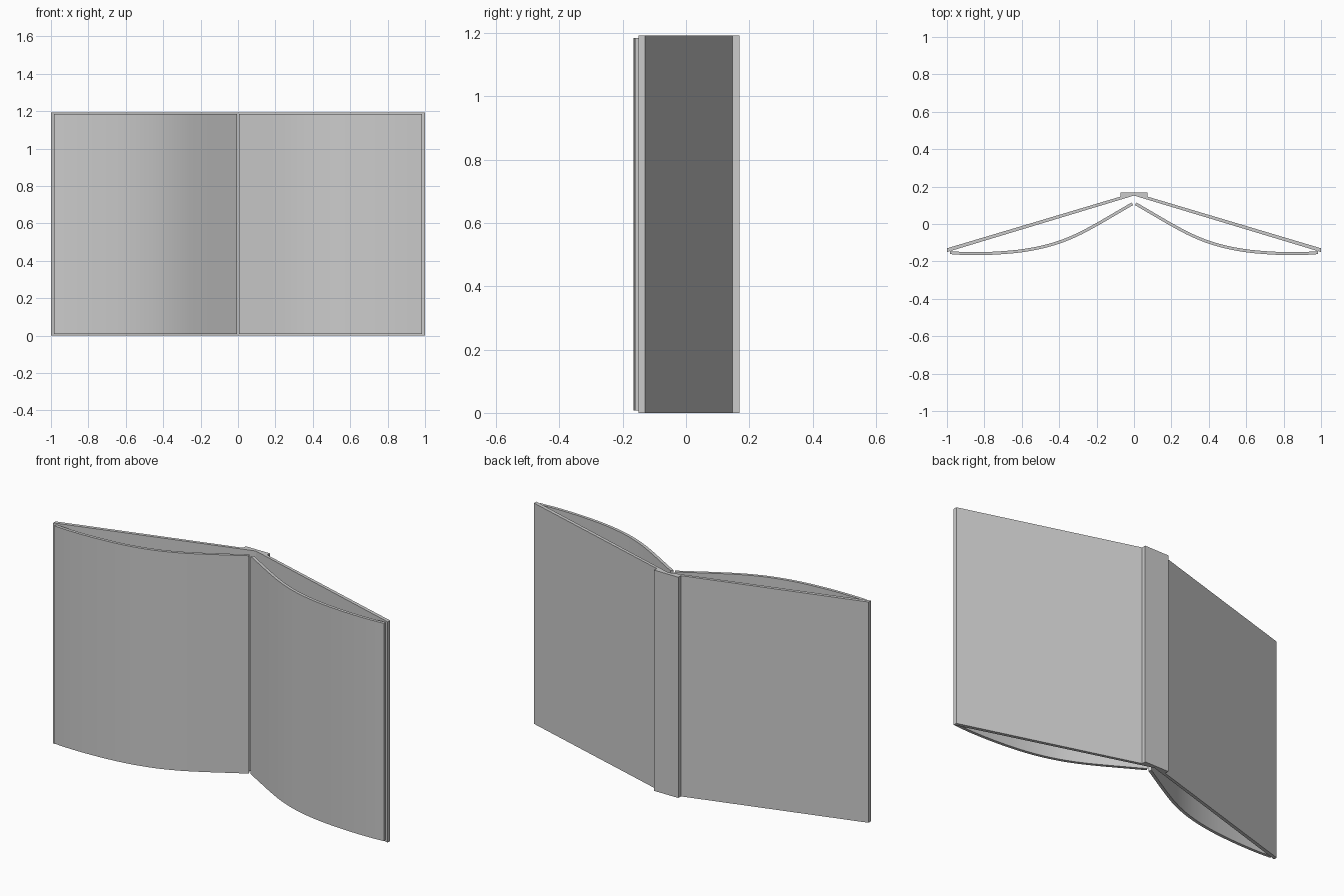
import bpy, bmesh
from mathutils import Vector

if "Cube" in bpy.data.objects:
    bpy.data.objects.remove(bpy.data.objects["Cube"])

grey = bpy.data.materials.new("light_grey")
grey.diffuse_color = (0.6, 0.6, 0.6, 1)
grey.use_nodes = True
grey.node_tree.nodes["Principled BSDF"].inputs["Base Color"].default_value = grey.diffuse_color


def extrude(name, outline, z0, z1):
    """Upright prism from a closed plan outline."""
    bm = bmesh.new()
    base = bm.faces.new([bm.verts.new((x, y, z0)) for x, y in outline])
    top = bmesh.ops.extrude_face_region(bm, geom=[base])["geom"]
    for v in top:
        if isinstance(v, bmesh.types.BMVert):
            v.co.z = z1
    bmesh.ops.recalc_face_normals(bm, faces=bm.faces[:])
    mesh = bpy.data.meshes.new(name)
    bm.to_mesh(mesh)
    bm.free()
    mesh.materials.append(grey)
    ob = bpy.data.objects.new(name, mesh)
    bpy.context.collection.objects.link(ob)
    return ob


def smooth_path(pts, steps=5):
    """Catmull-Rom curve through plan points."""
    p = [Vector(q) for q in pts]
    p = [2 * p[0] - p[1]] + p + [2 * p[-1] - p[-2]]
    out = []
    for i in range(1, len(p) - 2):
        a, b, c, d = p[i - 1:i + 3]
        for k in range(steps):
            t = k / steps
            out.append(0.5 * (2 * b + (c - a) * t + (2 * a - 5 * b + 4 * c - d) * t * t
                              + (3 * b - a - 3 * c + d) * t ** 3))
    return out + [p[-2]]


def thicken(path, half):
    """Closed outline at a constant distance either side of a path."""
    left, right = [], []
    for i, p in enumerate(path):
        t = (path[min(i + 1, len(path) - 1)] - path[max(i - 1, 0)]).normalized()
        n = Vector((-t.y, t.x)) * half
        left.append(p + n)
        right.append(p - n)
    return left + right[::-1]


# curved page, gutter to outer edge
page_path = smooth_path([(0.009, 0.108), (0.1, 0.055), (0.2, -0.003), (0.3, -0.056),
                         (0.4, -0.097), (0.5, -0.125), (0.6, -0.143), (0.7, -0.153),
                         (0.8, -0.158), (0.9, -0.158), (0.984, -0.153)])
page_outline = thicken(page_path, 0.008)

# flat cover board, its inner end tucked into the spine
cover_outline = [(0, 0.152), (1, -0.150), (1, -0.130), (0, 0.168)]

for side, s in (("left", -1), ("right", 1)):
    extrude(side + "_cover", [(s * x, y) for x, y in cover_outline], 0, 1.193)
    page = extrude(side + "_page", [(s * x, y) for x, y in page_outline], 0.008, 1.185)
    bpy.ops.object.select_all(action='DESELECT')
    page.select_set(True)
    bpy.context.view_layer.objects.active = page
    bpy.ops.object.shade_smooth_by_angle(angle=0.6)

# spine block
extrude("spine", [(-0.072, 0.146), (-0.02, 0.146), (0, 0.153), (0.02, 0.146),
                  (0.072, 0.146), (0.072, 0.169), (-0.072, 0.169)], 0, 1.193)
